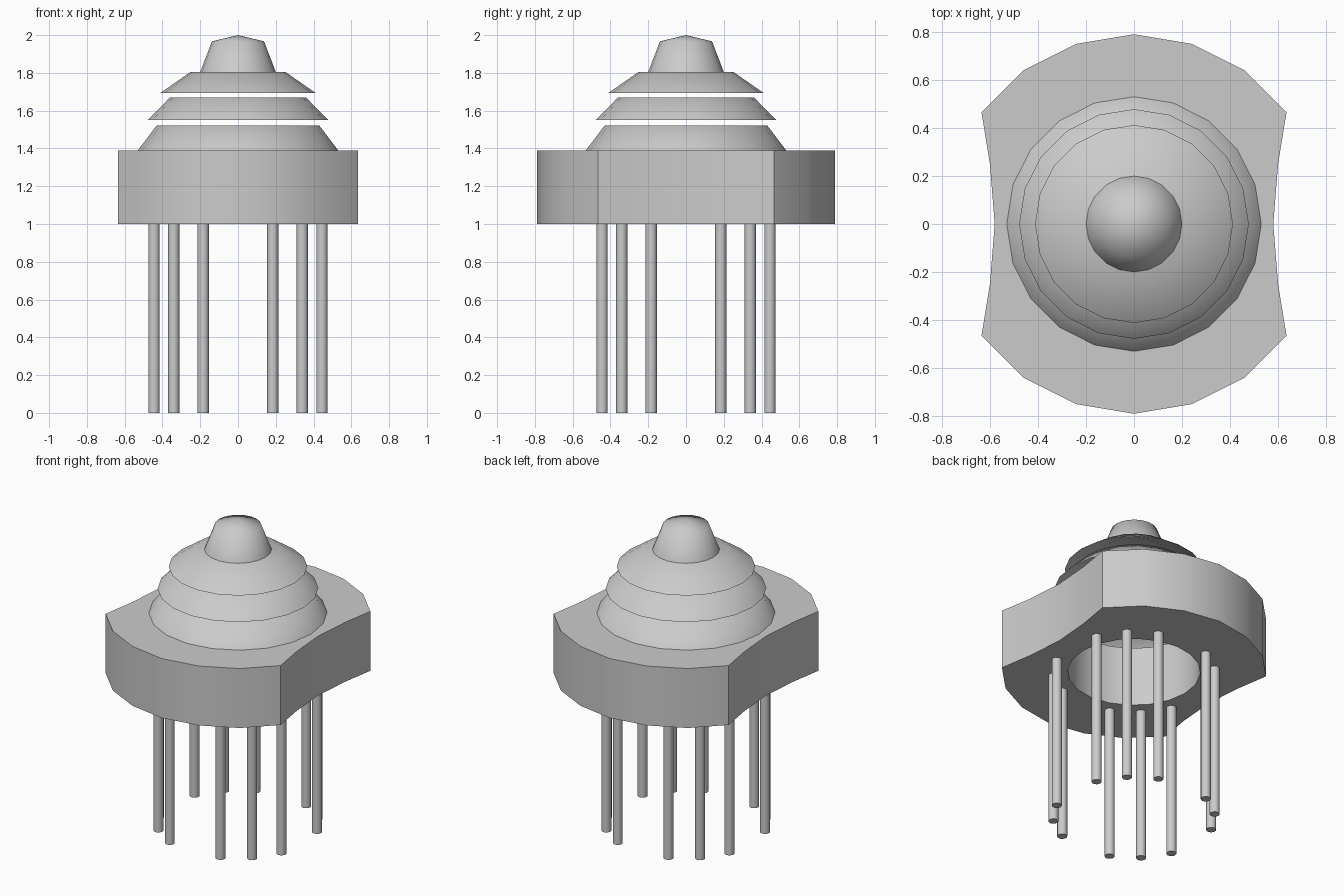
import bpy, bmesh
from math import sin, cos, pi, radians

if "Cube" in bpy.data.objects:
    bpy.data.objects.remove(bpy.data.objects["Cube"])

N = 20  # sides of every round roof part


def finish(name, bm, angle=None):
    bmesh.ops.recalc_face_normals(bm, faces=bm.faces)
    mesh = bpy.data.meshes.new(name)
    bm.to_mesh(mesh)
    bm.free()
    ob = bpy.data.objects.new(name, mesh)
    bpy.context.collection.objects.link(ob)
    for p in mesh.polygons:
        p.use_smooth = True
    if angle:
        bpy.context.view_layer.objects.active = ob
        ob.select_set(True)
        bpy.ops.object.shade_smooth_by_angle(angle=radians(angle))
        ob.select_set(False)
    return ob


def bridge(bm, a, b):
    for i in range(N):
        j = (i + 1) % N
        bm.faces.new((a[i], a[j], b[j], b[i]))


def circle(r):
    return [(r * cos(2 * pi * i / N), r * sin(2 * pi * i / N)) for i in range(N)]


def ring(bm, pts, z):
    return [bm.verts.new((x, y, z)) for x, y in pts]


def cup(name, profile, tip=None):
    """Open-bottomed lathed shell, closed by a flat lid or a tip."""
    bm = bmesh.new()
    loops = [ring(bm, circle(r), z) for r, z in profile]
    for a, b in zip(loops, loops[1:]):
        bridge(bm, a, b)
    top = loops[-1]
    if tip is None:
        bm.faces.new(top)
    else:
        v = bm.verts.new((0, 0, tip))
        for i in range(N):
            bm.faces.new((top[i], top[(i + 1) % N], v))
    return finish(name, bm)


# Slab: rounded front and back, pinched sides, round hole through it
quarter = [(.58, 0), (.60, .25), (.635, .465), (.46, .64), (.24, .75), (0, .79)]
half = quarter + [(-x, y) for x, y in quarter[-2::-1]]
outline = half + [(x, -y) for x, y in half[-2:0:-1]]
bm = bmesh.new()
loops = [ring(bm, outline, 1.0), ring(bm, outline, 1.39),
         ring(bm, circle(.395), 1.39), ring(bm, circle(.395), 1.0)]
for k in range(4):
    bridge(bm, loops[k], loops[(k + 1) % 4])
finish("roof_slab", bm, 30)

# Stepped dome tiers and finial
cup("dome_tier_lower", [(.53, 1.39), (.43, 1.522)])
cup("dome_tier_middle", [(.478, 1.55), (.36, 1.67)])
cup("dome_tier_upper", [(.412, 1.693), (.25, 1.806)])
cup("finial", [(.2, 1.805), (.138, 1.967)], tip=2.0)

# Twelve columns: three per quadrant
for q in range(4):
    for k in (1, 2, 3):
        a = q * pi / 2 + k * pi / 8
        bm = bmesh.new()
        bmesh.ops.create_cone(bm, cap_ends=True, segments=16,
                              radius1=.03, radius2=.03, depth=1.0)
        bmesh.ops.translate(bm, verts=bm.verts,
                            vec=(.481 * cos(a), .481 * sin(a), .5))
        finish(f"column_{q * 3 + k}", bm, 40)
